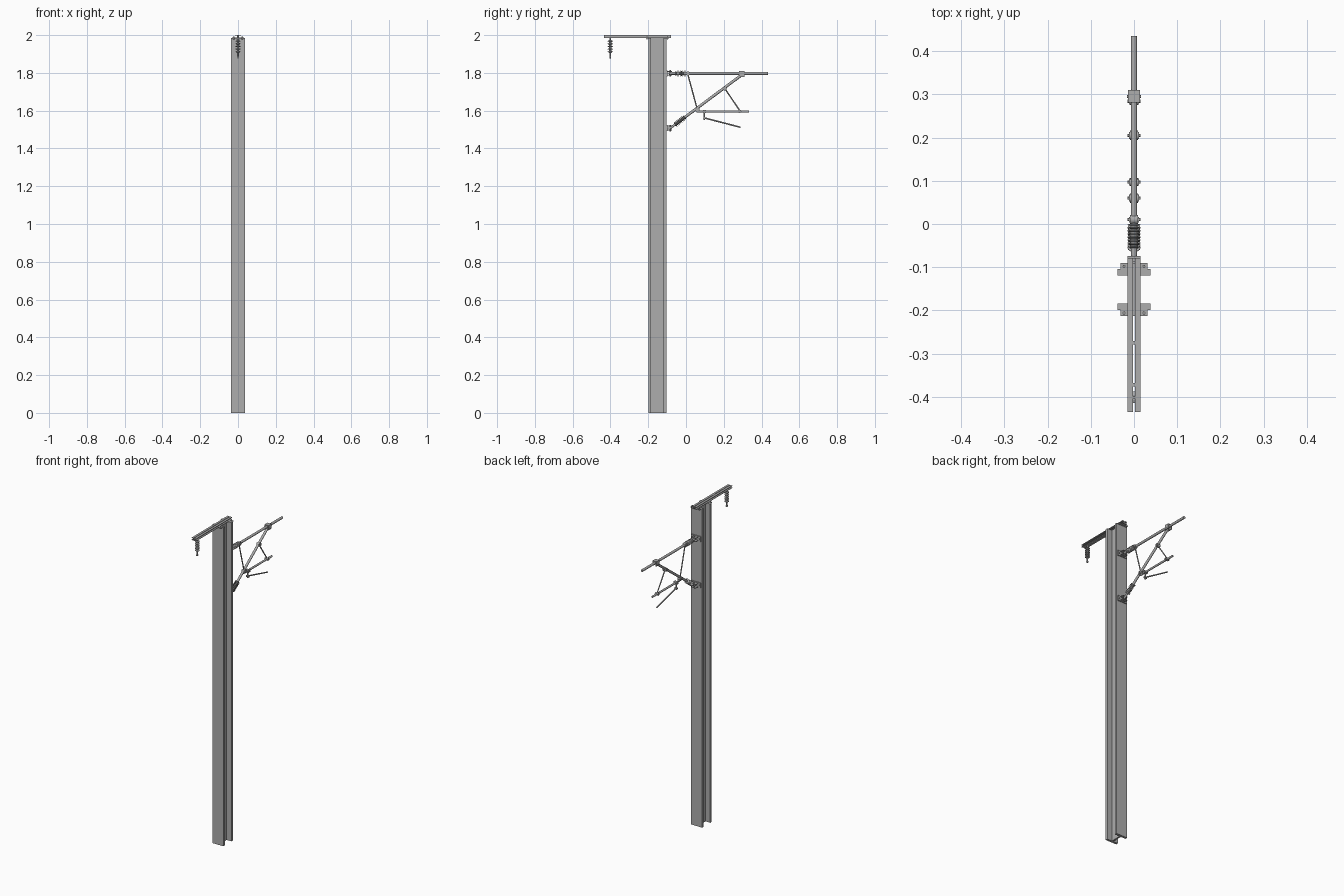
import bpy, bmesh, math
from mathutils import Vector, Matrix

if "Cube" in bpy.data.objects:
    bpy.data.objects.remove(bpy.data.objects["Cube"])

steel = bpy.data.materials.new("galvanised grey")
steel.use_nodes = True
GREY = (0.42, 0.42, 0.42, 1)
steel.diffuse_color = GREY
steel.node_tree.nodes["Principled BSDF"].inputs["Base Color"].default_value = GREY


def finish(name, bm, smooth=False):
    bmesh.ops.recalc_face_normals(bm, faces=bm.faces[:])
    mesh = bpy.data.meshes.new(name)
    bm.to_mesh(mesh)
    bm.free()
    mesh.materials.append(steel)
    ob = bpy.data.objects.new(name, mesh)
    bpy.context.collection.objects.link(ob)
    if smooth:
        bpy.ops.object.select_all(action='DESELECT')
        ob.select_set(True)
        bpy.context.view_layer.objects.active = ob
        bpy.ops.object.shade_smooth_by_angle(angle=math.radians(35))
    return ob


def box(name, x, y, z):
    """Box from (min, max) ranges."""
    bm = bmesh.new()
    bmesh.ops.create_cube(bm, size=1)
    for v in bm.verts:
        v.co = [(r[0] + r[1]) / 2 + c * (r[1] - r[0]) for c, r in zip(v.co, (x, y, z))]
    return finish(name, bm)


def extrude(name, profile, axis, start, end):
    """Closed profile of (x, other) points swept along y or z."""
    bm = bmesh.new()
    place = (lambda a, b, t: (a, t, b)) if axis == 'y' else (lambda a, b, t: (a, b, t))
    face = bm.faces.new([bm.verts.new(place(a, b, start)) for a, b in profile])
    out = bmesh.ops.extrude_face_region(bm, geom=[face])
    move = Vector(place(0, 0, end - start))
    bmesh.ops.translate(bm, verts=[g for g in out["geom"] if isinstance(g, bmesh.types.BMVert)], vec=move)
    return finish(name, bm)


def lathe(name, a, b, profile, sides=16):
    """Solid of (distance, radius) rings turned about the line from a to b."""
    a, b = Vector(a), Vector(b)
    turn = (b - a).to_track_quat('Z', 'Y').to_matrix().to_4x4()
    matrix = Matrix.Translation(a) @ turn
    bm = bmesh.new()
    rings = []
    for d, r in profile:
        rings.append([bm.verts.new(matrix @ Vector((r * math.cos(i * math.tau / sides),
                      r * math.sin(i * math.tau / sides), d))) for i in range(sides)])
    for lo, hi in zip(rings, rings[1:]):
        for i in range(sides):
            j = (i + 1) % sides
            bm.faces.new((lo[i], lo[j], hi[j], hi[i]))
    bm.faces.new(rings[0][::-1])
    bm.faces.new(rings[-1])
    return finish(name, bm, True)


def rod(name, a, b, r, sides=16):
    return lathe(name, a, b, [(0, r), ((Vector(b) - Vector(a)).length, r)], sides)


def insulator(name, a, b, sheds, core, rim):
    """Ribbed insulator: thin tapered sheds along a core."""
    length = (Vector(b) - Vector(a)).length
    step = length / sheds
    profile = [(0, core)]
    for k in range(sheds):
        d = k * step
        profile += [(d + step * .2, core), (d + step * .4, rim), (d + step * .6, rim), (d + step * .8, core)]
    return lathe(name, a, b, profile + [(length, core)])


def at(y, z, x=0):
    return (x, y, z)


def clamp(name, y, z, r, size=.008):
    """Tube clamp: collar, two side cheeks and a cross bolt."""
    rod(name + "_collar", at(y, z, -.009), at(y, z, .009), r)
    for side, s in (("left", 1), ("right", -1)):
        box(f"{name}_{side}_cheek", sorted((s * .008, s * .0115)), (y - size, y + size), (z - size, z + size))
    rod(name + "_bolt", at(y, z, -.015), at(y, z, .015), .0035, 6)


# Mast: rolled I-section
H, W = .038, .005
front, back, t = -.199, -.1045, .0145
half = [(H, front), (H, front + t), (W, front + t), (W, back - t), (H, back - t), (H, back)]
extrude("mast", half + [(-x, y) for x, y in reversed(half)], 'z', 0, 1.986)

# Head arm: two channels back to back, held by cross plates
for side, s in (("left", 1), ("right", -1)):
    lo, hi, g = 1.985, 2.0, .003
    prof = [(.002, lo), (.0155, lo), (.0155, lo + g), (.005, lo + g),
            (.005, hi - g), (.0155, hi - g), (.0155, hi), (.002, hi)]
    extrude(f"head_arm_{side}", [(s * x, z) for x, z in prof], 'y', -.435, -.079)
for name, y0 in (("front", front - .014), ("back", back)):
    box(f"head_arm_{name}_plate", (-.031, .031), (y0, y0 + .014), (1.982, 1.987))
    for s in (-1, 1):
        rod(f"head_arm_{name}_bolt", at(y0 + .007, 1.978, s * .023), at(y0 + .007, 1.992, s * .023), .0035, 6)
for y in (-.372, -.275):
    box("head_arm_spacer", (-.002, .002), (y - .004, y + .004), (1.986, 1.999))

# Hanging insulator under the head arm
HY = -.401
rod("hanger_eye", at(HY, 2.0), at(HY, 1.968), .003, 8)
rod("hanger_pin", at(HY, 1.98, -.008), at(HY, 1.98, .008), .003, 8)
insulator("hanging_insulator", at(HY, 1.975), at(HY, 1.905), 5, .006, .0135)
rod("hanger_link", at(HY, 1.905), at(HY, 1.886), .004, 8)
rod("wire_saddle", at(HY - .004, 1.882), at(HY + .004, 1.882), .006, 8)

# Hinge brackets on the back of the mast
for name, z in (("upper", 1.797), ("lower", 1.508)):
    box(f"{name}_hinge_plate", (-.031, .031), (back, back + .006), (z - .016, z + .016))
    for dz in (-.012, .009):
        box(f"{name}_hinge_lug", (-.015, .015), (back, back + .03), (z + dz, z + dz + .004))
    rod(f"{name}_hinge_pin", at(-.083, z - .017), at(-.083, z + .017), .004, 8)
    for s in (-1, 1):
        rod(f"{name}_hinge_bolt", at(back, z, s * .023), at(back + .011, z, s * .023), .005, 6)

# Upper tube with its insulator
Z = 1.797
rod("upper_tube_stub", at(-.09, Z), at(-.045, Z), .007)
insulator("upper_insulator", at(-.057, Z), at(.002, Z), 8, .008, .015)
rod("upper_tube", at(0, Z), at(.435, Z), .0075)

# Diagonal strut with its insulator
foot, tip = Vector((0, -.083, 1.508)), Vector((0, .292, 1.787))
along = (tip - foot).normalized()
rod("strut_stub", foot, foot + along * .04, .006)
insulator("strut_insulator", foot + along * .03, foot + along * .098, 8, .008, .0145)
rod("diagonal_strut", foot + along * .09, tip, .0075)

# Top joint where strut meets tube
for s in (-1, 1):
    box("top_joint_cheek", sorted((s * .008, s * .0135)), (.281, .31), (Z - .018, Z + .012))
box("top_joint_cap", (-.0135, .0135), (.281, .31), (Z + .007, Z + .012))
rod("top_joint_bolt", at(.295, Z - .012, -.016), at(.295, Z - .012, .016), .004, 6)

# Braces and registration tube
low, mid = (.06, 1.606), (.205, 1.718)
rod("rear_brace", at(.01, Z - .006), at(*low), .0035, 8)
rod("front_brace", at(*mid), at(.285, 1.6), .0035, 8)
rod("registration_tube", at(.055, 1.595), at(.333, 1.595), .006)

# Steady arm on its drop bracket
rod("drop_bracket", at(.097, 1.598), at(.097, 1.55), .004, 8)
rod("steady_arm", at(.092, 1.563), at(.289, 1.512), .004, 8)
rod("steady_arm_pivot", at(.097, 1.56, -.009), at(.097, 1.56, .009), .006, 8)

# Clamps at the joints
clamp("rear_brace_clamp", .01, Z, .011, .006)
clamp("low_strut_clamp", *low, .011)
clamp("mid_strut_clamp", *mid, .011)
clamp("steady_arm_clamp", .097, 1.595, .009)
clamp("front_brace_clamp", .284, 1.596, .009, .007)
